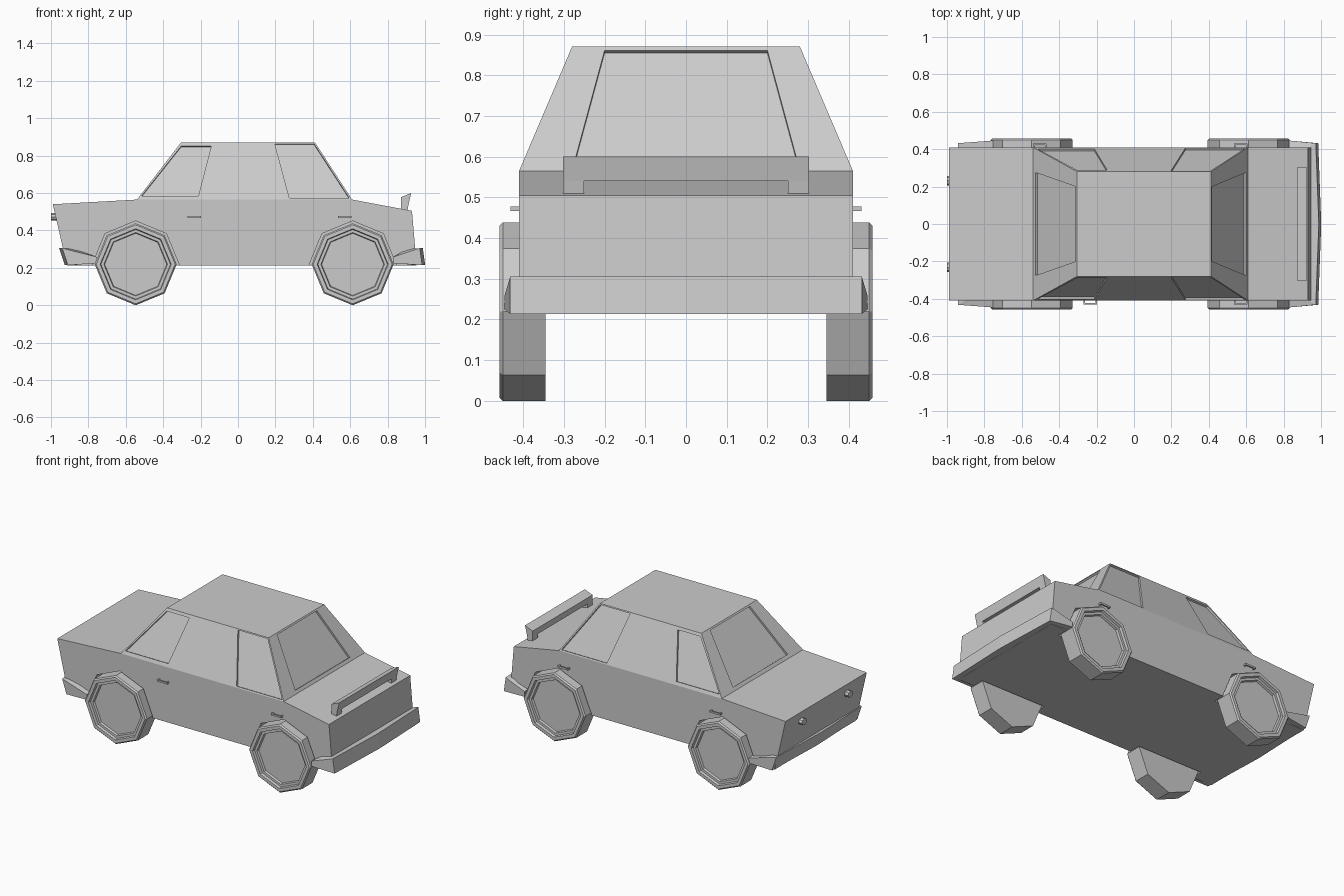
import bpy, bmesh, math
from mathutils import Vector

if "Cube" in bpy.data.objects:
    bpy.data.objects.remove(bpy.data.objects["Cube"])


def make(name, verts, faces):
    me = bpy.data.meshes.new(name)
    me.from_pydata([tuple(v) for v in verts], [], faces)
    bm = bmesh.new()
    bm.from_mesh(me)
    bmesh.ops.recalc_face_normals(bm, faces=bm.faces)
    bm.to_mesh(me)
    bm.free()
    ob = bpy.data.objects.new(name, me)
    bpy.context.collection.objects.link(ob)
    return ob


def prism(name, a, b):
    """Closed solid between two matching outlines."""
    n = len(a)
    sides = [(i, (i + 1) % n, n + (i + 1) % n, n + i) for i in range(n)]
    return make(name, list(a) + list(b),
                [tuple(range(n)), tuple(range(n, 2 * n))] + sides)


def octagon(x, z, r, y):
    return [Vector((x + r * math.cos(i * math.pi / 4), y, z + r * math.sin(i * math.pi / 4)))
            for i in range(8)]


def box(name, x0, x1, y0, y1, z0, z1):
    q = [(x0, y0), (x1, y0), (x1, y1), (x0, y1)]
    return prism(name, [(x, y, z0) for x, y in q], [(x, y, z1) for x, y in q])


def join(obs, name):
    bpy.ops.object.select_all(action='DESELECT')
    for o in obs:
        o.select_set(True)
    bpy.context.view_layer.objects.active = obs[0]
    if len(obs) > 1:
        bpy.ops.object.join()
    obs[0].name = name
    return obs[0]


WHEELS = (-0.547, 0.613)
WZ = 0.219

# Body shell: lower side outline, then roof corners
side = [(-0.915, 0.213), (-0.99, 0.54), (-0.54, 0.565), (0.61, 0.565), (0.93, 0.505), (0.955, 0.213)]
roof = [(-0.305, 0.87), (0.412, 0.87)]
verts = []
for s in (-1, 1):
    verts += [(x, s * 0.41, z) for x, z in side] + [(x, s * 0.28, z) for x, z in roof]
loop = [0, 1, 2, 6, 7, 3, 4, 5]
faces = [(loop[i], loop[(i + 1) % 8], loop[(i + 1) % 8] + 8, loop[i] + 8) for i in range(8)]
for k in (0, 8):
    faces += [tuple(i + k for i in range(6)), tuple(i + k for i in (2, 3, 7, 6))]
body = make("car_body", verts, faces)


# Cutters: window recesses and wheel arches
def recess(pts):
    pts = [Vector(p) for p in pts]
    n = (pts[1] - pts[0]).cross(pts[2] - pts[0]).normalized() * 0.012
    return prism("cutter", [p - n for p in pts], [p + n for p in pts])


cutters = []
front_win = [(-0.515, 0.585), (-0.303, 0.852), (-0.143, 0.852), (-0.212, 0.585)]
rear_win = [(0.197, 0.863), (0.407, 0.863), (0.595, 0.573), (0.275, 0.573)]
for s in (-1, 1):
    for win in (front_win, rear_win):
        cutters.append(recess([(x, s * (0.41 - (z - 0.565) / 0.305 * 0.13), z) for x, z in win]))
    for x in WHEELS:
        cutters.append(prism("cutter", octagon(x, WZ, 0.232, s * 0.335), octagon(x, WZ, 0.232, s * 0.5)))
for xb, xt in ((-0.54, -0.305), (0.61, 0.412)):
    quad = []
    for t, y in ((0.06, -0.275), (0.06, 0.275), (0.97, 0.2), (0.97, -0.2)):
        quad.append((xb + (xt - xb) * t, y, 0.565 + 0.305 * t))
    cutters.append(recess(quad))
cutter = join(cutters, "cutter")
cutter.hide_render = True
mod = body.modifiers.new("cut", 'BOOLEAN')
mod.operation = 'DIFFERENCE'
mod.solver = 'EXACT'
mod.object = cutter
bpy.ops.object.select_all(action='DESELECT')
bpy.context.view_layer.objects.active = body
body.select_set(True)
bpy.ops.object.modifier_apply(modifier=mod.name)
bpy.data.objects.remove(cutter)

# Wheels: octagonal tyre with stepped rim
steps = [(0.219, 0.345), (0.219, 0.45), (0.211, 0.458), (0.19, 0.458),
         (0.186, 0.442), (0.17, 0.442), (0.166, 0.428)]
for x, end in zip(WHEELS, ("front", "rear")):
    for s, lr in ((-1, "left"), (1, "right")):
        v = []
        for r, y in steps:
            v += octagon(x, WZ, r, s * y)
        f = [(k * 8 + i, k * 8 + (i + 1) % 8, k * 8 + 8 + (i + 1) % 8, k * 8 + 8 + i)
             for k in range(len(steps) - 1) for i in range(8)]
        last = 8 * (len(steps) - 1)
        f += [tuple(range(8)), tuple(range(last, last + 8))]
        make(f"{end}_{lr}_wheel", v, f)


# Wrap-around bumpers: each section is a four-point ring
def bumper(name, d, end, top, bottom, mid_out):
    secs = []
    for s, k in ((-1, 0), (-1, 1), (0, 2), (1, 1), (1, 0)):
        if k == 0:
            ring = [(end, s * 0.446, 0.225), (end, s * 0.446, 0.258), (end, s * 0.39, 0.258), (end, s * 0.39, 0.225)]
        else:
            o = d * mid_out if k == 2 else 0
            y, yi = s * 0.432, s * 0.39
            xi = top - d * 0.07
            ring = [(bottom + o, y, 0.214), (top + o, y, 0.305), (xi, yi, 0.3), (xi, yi, 0.214)]
        secs += ring
    f = [(j * 4 + i, j * 4 + (i + 1) % 4, j * 4 + 4 + (i + 1) % 4, j * 4 + 4 + i)
         for j in range(4) for i in range(4)]
    make(name, secs, f + [(0, 1, 2, 3), (16, 17, 18, 19)])


bumper("front_bumper", -1, -0.755, -0.94, -0.91, 0.016)
bumper("rear_bumper", 1, 0.83, 0.972, 0.985, 0.016)

# Spoiler: blade on two feet
blade = [(0.872, 0.54), (0.872, 0.578), (0.926, 0.6), (0.912, 0.54)]
foot = [(0.872, 0.5), (0.872, 0.54), (0.912, 0.54), (0.905, 0.5)]
parts = [prism("blade", [(x, -0.302, z) for x, z in blade], [(x, 0.302, z) for x, z in blade])]
for s in (-1, 1):
    parts.append(prism("foot", [(x, s * 0.25, z) for x, z in foot], [(x, s * 0.302, z) for x, z in foot]))
join(parts, "rear_spoiler")

# Headlights
for s in (-1, 1):
    ring = [(s * 0.232 + 0.025 * math.cos(a * math.pi / 4), 0.472 + 0.02 * math.sin(a * math.pi / 4)) for a in range(8)]
    prism("headlight", [(-1.0, y, z) for y, z in ring], [(-0.95, y, z) for y, z in ring])

# Door handles: bar on two posts
for s, xs in ((-1, (-0.235, 0.57)), (1, (-0.505, 0.57))):
    for x in xs:
        p = [box("bar", x - 0.036, x + 0.036, s * 0.423, s * 0.431, 0.466, 0.477)]
        for e in (-1, 1):
            p.append(box("post", x + e * 0.032 - 0.004, x + e * 0.032 + 0.004, s * 0.405, s * 0.425, 0.466, 0.477))
        join(p, "door_handle")
